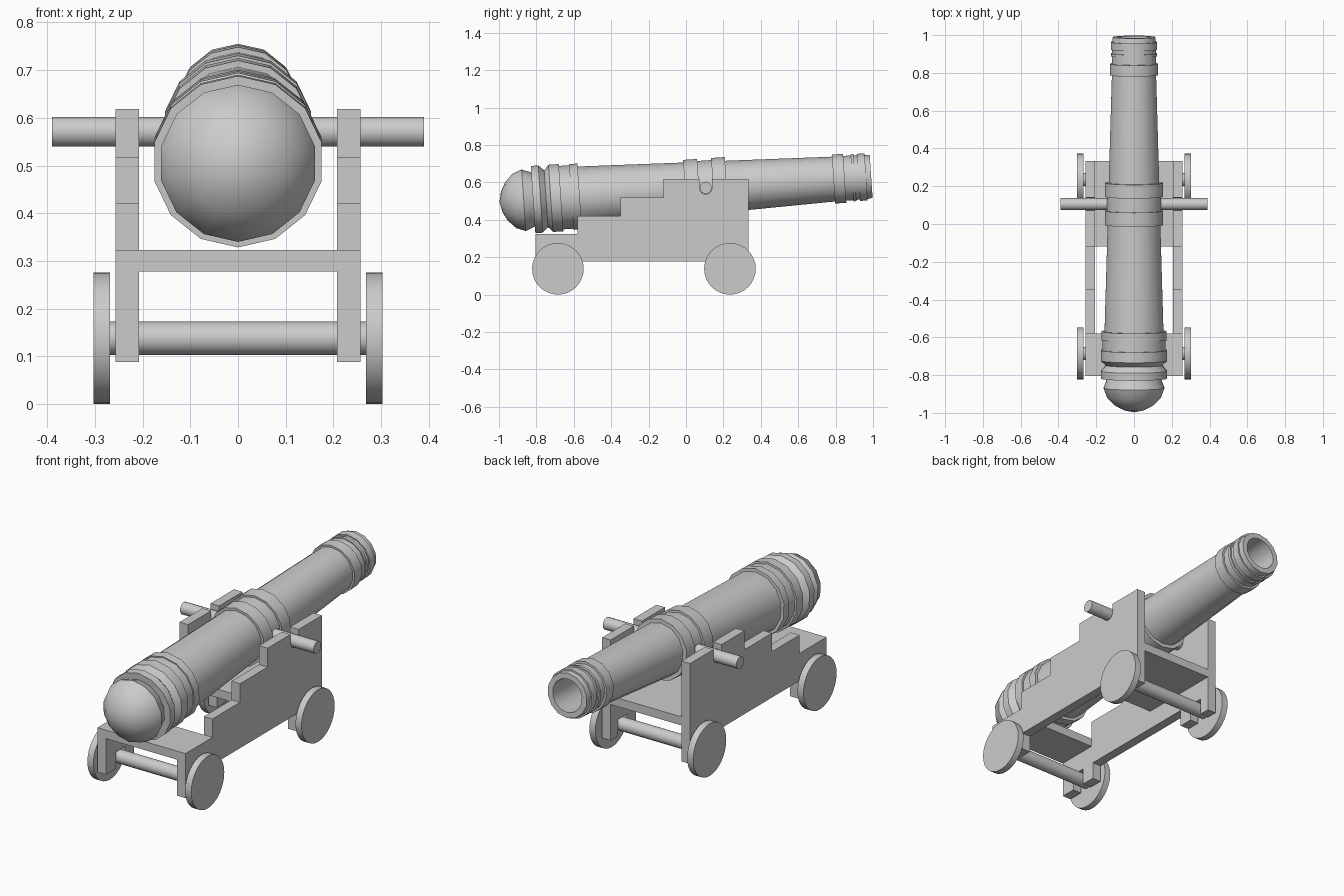
import bpy, bmesh
from math import sin, cos, pi, radians
from mathutils import Matrix, Vector

if "Cube" in bpy.data.objects:
    bpy.data.objects.remove(bpy.data.objects["Cube"])

PIVOT = Vector((0, 0.105, 0.573))
ELEVATION = radians(3.9)


def make(name, bm, smooth=None):
    bmesh.ops.recalc_face_normals(bm, faces=bm.faces)
    mesh = bpy.data.meshes.new(name)
    bm.to_mesh(mesh)
    bm.free()
    ob = bpy.data.objects.new(name, mesh)
    bpy.context.collection.objects.link(ob)
    if smooth:
        bpy.ops.object.select_all(action='DESELECT')
        ob.select_set(True)
        bpy.context.view_layer.objects.active = ob
        bpy.ops.object.shade_smooth_by_angle(angle=radians(smooth))
    return ob


def rod(name, x0, x1, y, z, r, sides):
    # cylinder lying along x
    bm = bmesh.new()
    mat = Matrix.Translation(((x0 + x1) / 2, y, z)) @ Matrix.Rotation(pi / 2, 4, 'Y')
    bmesh.ops.create_cone(bm, cap_ends=True, segments=sides, radius1=r, radius2=r,
                          depth=x1 - x0, matrix=mat)
    return make(name, bm, 30)


def box(name, x0, x1, y0, y1, z0, z1):
    bm = bmesh.new()
    mat = Matrix.Translation(((x0 + x1) / 2, (y0 + y1) / 2, (z0 + z1) / 2)) @ \
        Matrix.Diagonal((x1 - x0, y1 - y0, z1 - z0, 1))
    bmesh.ops.create_cube(bm, size=1, matrix=mat)
    return make(name, bm)


def lathe(name, profile, sides):
    # revolve (y, radius) points about the tilted barrel axis
    bm = bmesh.new()
    rings = []
    for y, r in profile:
        if r == 0:
            rings.append([bm.verts.new((0, y, 0))] * sides)
        else:
            rings.append([bm.verts.new((r * sin(2 * pi * i / sides), y, r * cos(2 * pi * i / sides)))
                          for i in range(sides)])
    for a, b in zip(rings, rings[1:]):
        for i in range(sides):
            j = (i + 1) % sides
            bm.faces.new(list(dict.fromkeys((a[i], a[j], b[j], b[i]))))
    tilt = Matrix.Translation(PIVOT) @ Matrix.Rotation(ELEVATION, 4, 'X') @ \
        Matrix.Translation((0, -PIVOT.y, 0))
    bmesh.ops.transform(bm, matrix=tilt, verts=bm.verts)
    return make(name, bm, 30)


# Barrel: breech dome, reinforcing bands, muzzle mouldings and bore
lathe("barrel", [
    (-1.0, 0), (-0.988, 0.055), (-0.963, 0.102), (-0.92, 0.146), (-0.87, 0.165),
    (-0.82, 0.145), (-0.82, 0.18), (-0.78, 0.18), (-0.75, 0.152), (-0.725, 0.18),
    (-0.67, 0.18), (-0.67, 0.17), (-0.615, 0.17), (-0.615, 0.176), (-0.57, 0.176),
    (-0.57, 0.16), (-0.005, 0.143), (-0.005, 0.157), (0.07, 0.157), (0.07, 0.146),
    (0.145, 0.146), (0.145, 0.157), (0.218, 0.157), (0.218, 0.137), (0.79, 0.12),
    (0.79, 0.131), (0.85, 0.131), (0.85, 0.12), (0.89, 0.12), (0.89, 0.126),
    (0.905, 0.126), (0.905, 0.119), (0.925, 0.119), (0.925, 0.126), (0.965, 0.126),
    (0.965, 0.118), (0.992, 0.115), (0.992, 0.086), (0.55, 0.086), (0.55, 0)], 14)

# Trunnion bar
rod("trunnion", -0.39, 0.39, PIVOT.y, PIVOT.z, 0.032, 14)

# Stepped carriage cheeks with trunnion and axle slots
AXLES = {"rear": -0.685, "front": 0.235}
AXLE_Z = 0.14


def axle_slot(y):
    return [(y - 0.038, 0.09), (y - 0.038, 0.178), (y + 0.038, 0.178), (y + 0.038, 0.09)]


cradle = [(PIVOT.y + 0.034 * cos(a), PIVOT.z + 0.034 * sin(a))
          for a in (-pi + pi * i / 7 for i in range(8))]
outline = ([(-0.805, 0.09)] + axle_slot(AXLES["rear"]) + [(-0.57, 0.09), (-0.57, 0.18),
           (0.12, 0.18), (0.12, 0.09)] + axle_slot(AXLES["front"]) +
           [(0.333, 0.09), (0.333, 0.62), (PIVOT.y + 0.034, 0.62)] + cradle[::-1] +
           [(PIVOT.y - 0.034, 0.62), (-0.12, 0.62), (-0.12, 0.52), (-0.35, 0.52),
            (-0.35, 0.422), (-0.58, 0.422), (-0.58, 0.325), (-0.805, 0.325)])
for side, x in (("left", -0.257), ("right", 0.207)):
    bm = bmesh.new()
    face = bm.faces.new([bm.verts.new((x, y, z)) for y, z in outline])
    ext = bmesh.ops.extrude_face_region(bm, geom=[face], use_keep_orig=True)
    bmesh.ops.translate(bm, vec=(0.05, 0, 0),
                        verts=[v for v in ext["geom"] if isinstance(v, bmesh.types.BMVert)])
    make(side + "_cheek", bm)

# Cross boards joining the cheeks
box("rear_board", -0.207, 0.207, -0.805, -0.58, 0.28, 0.325)
box("front_board", -0.207, 0.207, -0.12, 0.333, 0.28, 0.325)

# Axles and wheels
for end, y in AXLES.items():
    rod(end + "_axle", -0.275, 0.275, y, AXLE_Z, 0.035, 16)
    rod(end + "_left_wheel", -0.303, -0.268, y, AXLE_Z, 0.138, 32)
    rod(end + "_right_wheel", 0.268, 0.303, y, AXLE_Z, 0.138, 32)

# Rest the wheels on the ground
for ob in bpy.context.collection.objects:
    ob.location.z -= AXLE_Z - 0.138
